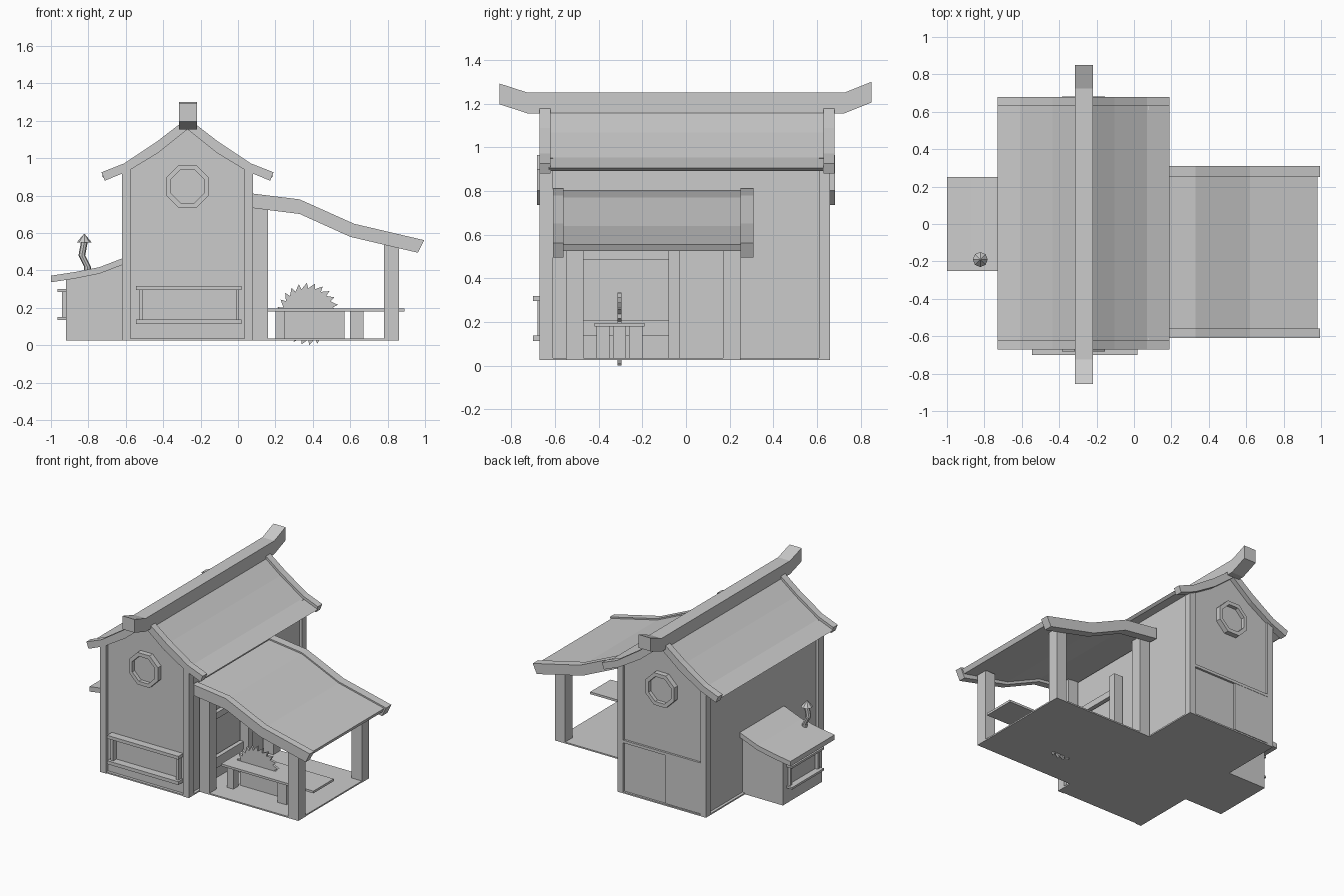
import bpy, bmesh, math
from mathutils import Vector

if "Cube" in bpy.data.objects:
    bpy.data.objects.remove(bpy.data.objects["Cube"], do_unlink=True)

grey = bpy.data.materials.new("plain_grey")
grey.use_nodes = True
GREY = (0.6, 0.6, 0.6, 1)
grey.diffuse_color = GREY
grey.node_tree.nodes["Principled BSDF"].inputs["Base Color"].default_value = GREY


def finish(name, bm):
    bmesh.ops.recalc_face_normals(bm, faces=bm.faces)
    mesh = bpy.data.meshes.new(name)
    bm.to_mesh(mesh)
    bm.free()
    mesh.materials.append(grey)
    obj = bpy.data.objects.new(name, mesh)
    bpy.context.collection.objects.link(obj)
    return obj


def prism(name, outline, a, b, axis="y"):
    """Extrude an outline, given as (x, z) or (y, z), along the other level axis."""
    def place(p, d):
        return (p[0], d, p[1]) if axis == "y" else (d, p[0], p[1])
    bm = bmesh.new()
    face = bm.faces.new([bm.verts.new(place(p, a)) for p in outline])
    out = bmesh.ops.extrude_face_region(bm, geom=[face])
    move = Vector(place((0, 0), b - a))
    bmesh.ops.translate(bm, vec=move,
                        verts=[v for v in out["geom"] if isinstance(v, bmesh.types.BMVert)])
    return finish(name, bm)


def box(name, x, y, z):
    return prism(name, [(x[0], z[0]), (x[1], z[0]), (x[1], z[1]), (x[0], z[1])], *y)


def lowered(pts, d):
    return [(x, z - d) for x, z in pts]


def strip(top, under):
    return top + under[::-1]


BASE = 0.025
MID = -0.27


def mirrored(half):
    """Complete a left half profile, ending on the ridge, about the ridge line."""
    return half + [(2 * MID - x, z) for x, z in half[-2::-1]]


# House body, corner posts and floors
wall = mirrored([(-0.6, BASE), (-0.6, 0.94), (-0.43, 1.04), (MID, 1.16)])
prism("house_walls", wall, -0.645, 0.645)
for sx, x in (("right", (-0.62, -0.575)), ("left", (0.035, 0.08))):
    for sy, y in (("front", (-0.67, -0.61)), ("back", (0.61, 0.66))):
        box(f"{sy}_{sx}_corner_post", x, y, (BASE, 0.95))
box("house_floor", (-0.62, 0.08), (-0.665, 0.66), (BASE, 0.035))
box("porch_floor", (0.08, 0.86), (-0.55, 0.25), (BASE, 0.035))

# Main roof: sunken panels between raised boards at the gables
top = mirrored([(-0.73, 0.925), (-0.61, 0.972), (-0.435, 1.088), (MID, 1.215)])
under = mirrored([(-0.712, 0.88), (-0.59, 0.93), (-0.425, 1.03), (MID, 1.155)])
prism("main_roof_panel", strip(lowered(top, 0.02), lowered(under, -0.012)), -0.63, 0.63)
prism("front_gable_board", strip(top, under), -0.67, -0.62)
prism("back_gable_board", strip(top, under), 0.63, 0.68)

# Ridge beam with upturned ends
ridge = [(-0.855, 1.292), (-0.725, 1.25), (0.725, 1.25), (0.85, 1.3),
         (0.85, 1.205), (0.725, 1.155), (-0.725, 1.155), (-0.855, 1.197)]
prism("ridge_beam", ridge, -0.315, -0.22, "x")


# Octagonal gable windows
def octagon(r):
    return [(MID + r * math.cos(math.pi * (k + 0.5) / 4),
             0.85 + r * math.sin(math.pi * (k + 0.5) / 4)) for k in range(8)]


for side, s in (("front", -1), ("back", 1)):
    bm = bmesh.new()
    loops = []
    for r, d in ((0.124, 0.64), (0.124, 0.682), (0.096, 0.682), (0.096, 0.64)):
        loops.append([bm.verts.new((x, s * d, z)) for x, z in octagon(r)])
    for i in range(4):
        a, b = loops[i], loops[(i + 1) % 4]
        for k in range(8):
            n = (k + 1) % 8
            bm.faces.new((a[k], a[n], b[n], b[k]))
    finish(f"{side}_window_ring", bm)
    prism(f"{side}_window_pane", octagon(0.1), s * 0.64, s * 0.655)

# Front display window
for part, z in (("top", (0.295, 0.318)), ("bottom", (0.113, 0.137))):
    box(f"front_window_{part}_ledge", (-0.545, 0.018), (-0.7, -0.64), z)
for part, x in (("right", (-0.53, -0.51)), ("left", (-0.012, 0.005))):
    box(f"front_window_{part}_bar", x, (-0.68, -0.64), (0.137, 0.295))

# Back door: two sliding leaves under a rail
box("back_door_rail", (-0.575, 0.035), (0.64, 0.66), (0.385, 0.405))
box("back_door_leaf", (-0.575, -0.3), (0.64, 0.658), (0.04, 0.385))

# Side annex with its own sloping roof and window
annex = [(-0.92, BASE), (-0.6, BASE), (-0.6, 0.44), (-0.75, 0.39), (-0.92, 0.36)]
prism("annex_walls", annex, -0.22, 0.22)
annex_top = [(-1.0, 0.372), (-0.87, 0.392), (-0.74, 0.418), (-0.6, 0.472)]
prism("annex_roof", strip(annex_top, lowered(annex_top, 0.035)), -0.25, 0.25)
for part, z in (("top", (0.285, 0.3)), ("bottom", (0.135, 0.15))):
    box(f"annex_window_{part}_ledge", (-0.965, -0.91), (-0.18, 0.18), z)
for part, y in (("front", (-0.165, -0.145)), ("back", (0.145, 0.165))):
    box(f"annex_window_{part}_bar", (-0.94, -0.91), y, (0.15, 0.285))

# Bent chimney pipe with a conical cap
bm = bmesh.new()
rings = []
for x, z, r in ((-0.805, 0.39, 0.018), (-0.805, 0.42, 0.018), (-0.835, 0.48, 0.018),
                (-0.822, 0.55, 0.018), (-0.822, 0.55, 0.04), (-0.822, 0.595, 0.002)):
    rings.append([bm.verts.new((x + r * math.cos(math.tau * k / 8),
                                -0.19 + r * math.sin(math.tau * k / 8), z)) for k in range(8)])
for a, b in zip(rings, rings[1:]):
    for k in range(8):
        n = (k + 1) % 8
        bm.faces.new((a[k], a[n], b[n], b[k]))
bm.faces.new(rings[0])
bm.faces.new(rings[-1])
finish("chimney", bm)

# Porch roof, boards and posts
porch = [(0.07, 0.812), (0.33, 0.78), (0.62, 0.65), (0.995, 0.562)]
porch_under = [(0.07, 0.735), (0.33, 0.702), (0.6, 0.58), (0.962, 0.495)]
prism("porch_roof_panel", strip(lowered(porch[:3], 0.01) + [(0.98, 0.555)],
                                lowered(porch_under[:3], -0.02) + [(0.965, 0.525)]), -0.56, 0.25)
prism("porch_front_board", strip(porch, porch_under), -0.61, -0.56)
prism("porch_back_board", strip(porch, porch_under), 0.25, 0.31)
for sy, y in (("front", (-0.55, -0.47)), ("back", (0.17, 0.25))):
    box(f"porch_{sy}_outer_post", (0.78, 0.862), y, (BASE, 0.55))
    box(f"porch_{sy}_inner_post", (0.08, 0.16), y, (BASE, 0.75))

# Side wall opening, framed under the porch
box("door_post", (0.07, 0.14), (-0.08, -0.03), (BASE, 0.6))
box("side_window_lintel", (0.07, 0.1), (-0.47, -0.08), (0.485, 0.53))
box("side_window_sill", (0.07, 0.1), (-0.47, -0.08), (0.135, 0.21))

# Saw table
Y_SAW = -0.305
box("saw_table_top", (0.16, 0.89), (-0.42, -0.19), (0.18, 0.196))
for sx, x in (("near", (0.2, 0.25)), ("far", (0.6, 0.67))):
    for sy, y in (("front", (-0.41, -0.35)), ("back", (-0.26, -0.2))):
        box(f"table_{sy}_{sx}_leg", x, y, (BASE, 0.18))
box("saw_housing", (0.25, 0.57), (-0.335, -0.275), (BASE, 0.18))

# Toothed saw blade
TEETH = 24
blade = []
for k in range(TEETH):
    for r, shift in ((0.137, 0), (0.167, 0.15)):
        t = math.tau * (k + shift) / TEETH
        blade.append((0.375 + r * math.cos(t), 0.167 + r * math.sin(t)))
prism("saw_blade", blade, Y_SAW - 0.009, Y_SAW + 0.009)
